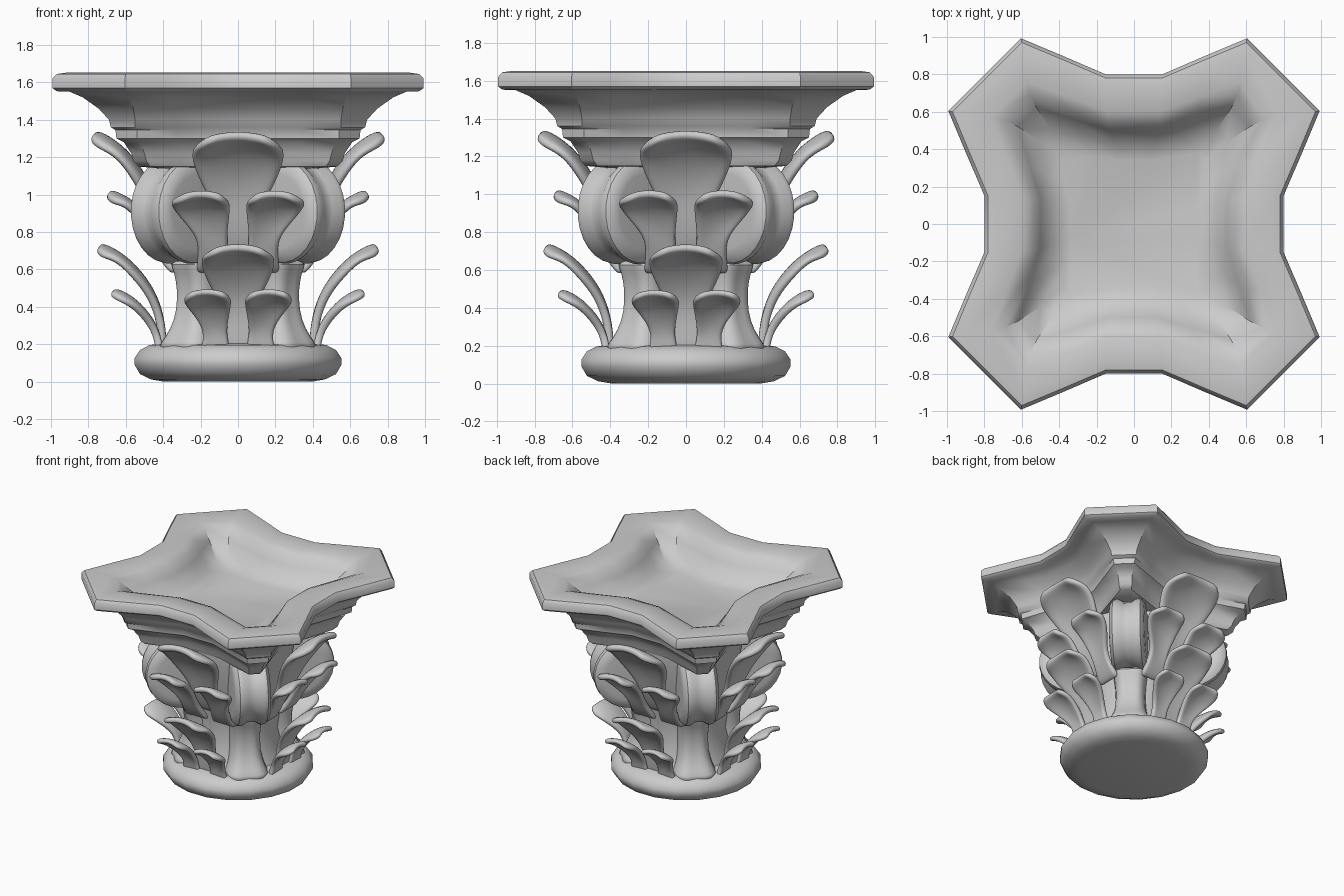
import bpy, bmesh, math

if "Cube" in bpy.data.objects:
    bpy.data.objects.remove(bpy.data.objects["Cube"])

def finish(name, bm, angle=35, rot=0.0):
    bmesh.ops.recalc_face_normals(bm, faces=bm.faces)
    me = bpy.data.meshes.new(name)
    bm.to_mesh(me)
    bm.free()
    ob = bpy.data.objects.new(name, me)
    bpy.context.collection.objects.link(ob)
    ob.rotation_euler.z = rot
    bpy.ops.object.select_all(action='DESELECT')
    ob.select_set(True)
    bpy.context.view_layer.objects.active = ob
    bpy.ops.object.shade_smooth_by_angle(angle=math.radians(angle))
    return ob

def loft(bm, rings, cap=True):
    """Skin closed rings of equal length, capping both ends."""
    vr = [[bm.verts.new(p) for p in r] for r in rings]
    n = len(vr[0])
    for a, b in zip(vr, vr[1:]):
        for i in range(n):
            bm.faces.new((a[i], a[(i + 1) % n], b[(i + 1) % n], b[i]))
    if cap:
        bm.faces.new(vr[0])
        bm.faces.new(vr[-1])

def circle(r, z, n):
    return [(r * math.cos(2 * math.pi * (i + .5) / n),
             r * math.sin(2 * math.pi * (i + .5) / n), z) for i in range(n)]

def subsurf(ob, levels):
    m = ob.modifiers.new("smooth", 'SUBSURF')
    m.levels = m.render_levels = levels

# Round base cushion
bm = bmesh.new()
loft(bm, [circle(r, z, 20) for r, z in [
    (.40, 0), (.47, .012), (.53, .04), (.56, .09), (.56, .125),
    (.53, .17), (.48, .195), (.42, .205), (.30, .205)]])
finish("base_cushion", bm, 50)

# Bell-shaped core
bm = bmesh.new()
loft(bm, [circle(r, z, 24) for r, z in [
    (.38, .15), (.34, .25), (.30, .42), (.32, .6), (.36, .85), (.42, 1.08), (.42, 1.2)]])
finish("bell_core", bm, 50)

# Abacus: four concave sides with cut corners, hollow on top
def star(z, e, c, m):
    side = [(-c, e), (-.62 * c, m + .5 * (e - m)), (-.25 * c, m),
            (.25 * c, m), (.62 * c, m + .5 * (e - m)), (c, e)]
    pts = []
    for k in range(4):
        ca, sa = [(1, 0), (0, -1), (-1, 0), (0, 1)][k]
        pts += [(x * ca - y * sa, x * sa + y * ca, z) for x, y in side]
    return pts

bm = bmesh.new()
loft(bm, [star(*r) for r in [
    (1.14, .42, .38, .36), (1.15, .53, .47, .42), (1.18, .56, .49, .43),
    (1.22, .57, .50, .44), (1.28, .61, .52, .48), (1.30, .65, .54, .51),
    (1.345, .655, .54, .515), (1.36, .68, .55, .53), (1.40, .69, .55, .54),
    (1.46, .745, .56, .585), (1.52, .83, .58, .66), (1.55, .90, .59, .72),
    (1.553, .97, .60, .775), (1.57, .993, .605, .80), (1.62, .993, .605, .80),
    (1.645, .97, .60, .78), (1.652, .92, .595, .74), (1.645, .76, .57, .60),
    (1.62, .69, .555, .54), (1.55, .62, .52, .50), (1.45, .50, .44, .43),
    (1.42, .38, .34, .34)]])
finish("abacus", bm, 40)

# Corner volutes (grooved discs) and the flared stalks beneath them
disc = [(.06, .135), (.20, .135), (.245, .13), (.275, .105), (.28, .075), (.255, .03)]
disc += [(r, -t) for r, t in reversed(disc)]
stalk = [(.16, .48, .19), (.21, .46, .165), (.28, .41, .135), (.38, .375, .12),
         (.50, .37, .12), (.59, .39, .13), (.63, .41, .14), (.655, .39, .125)]
for k in range(4):
    rot = math.radians(45 + 90 * k)
    bm = bmesh.new()
    rings = [[(.43 + x, t, .91 + y) for x, y, _ in circle(r, 0, 28)] for r, t in disc]
    loft(bm, rings)
    finish(f"volute_{k + 1}", bm, 40, rot)
    bm = bmesh.new()
    loft(bm, [[(.12, -w * .8, z), (d - .07, -w, z), (d, -w * .8, z), (d + .03, -w * .45, z),
               (d + .015, 0, z), (d + .03, w * .45, z), (d, w * .8, z), (d - .07, w, z),
               (.12, w * .8, z)] for z, d, w in stalk])
    subsurf(finish(f"stalk_{k + 1}", bm, 60, rot), 1)

# Acanthus leaves: rows of (outward distance, height, half width, centre x, edge cup)
def leaf(name, rows, rot, side=1, thick=.045):
    bm = bmesh.new()
    us = (-1, -.6, 0, .6, 1)
    grid = []
    for i, (r, z, w, xc, cup) in enumerate(rows):
        drop = cup * (.9 if i >= len(rows) - 2 else 0)
        grid.append([bm.verts.new((side * xc + u * w, -(r + cup * u * u * .8), z - drop * u * u))
                     for u in us])
    for a, b in zip(grid, grid[1:]):
        for i in range(4):
            bm.faces.new((a[i], a[i + 1], b[i + 1], b[i]))
    ob = finish(name, bm, 180, rot)
    so = ob.modifiers.new("thickness", 'SOLIDIFY')
    so.thickness = thick
    so.offset = 0
    subsurf(ob, 2)

low_mid = [(.40, .16, .09, 0, 0), (.41, .32, .08, 0, 0), (.45, .46, .12, 0, .02),
           (.52, .57, .185, 0, .05), (.61, .66, .205, 0, .05), (.69, .71, .17, 0, .045),
           (.74, .725, .12, 0, .025)]
low_pair = [(.42, .16, .085, .12, 0), (.43, .24, .06, .12, 0), (.46, .32, .075, .13, .02),
            (.53, .41, .125, .16, .04), (.61, .47, .13, .165, .035), (.67, .485, .085, .165, .02)]
up_pair = [(.34, .58, .11, .12, 0), (.41, .68, .08, .13, 0), (.45, .78, .08, .14, .02),
           (.50, .88, .135, .18, .04), (.57, .955, .165, .205, .045),
           (.64, .995, .14, .20, .04), (.69, 1.01, .09, .19, .02)]
up_mid = [(.36, .66, .10, 0, 0), (.43, .84, .10, 0, 0), (.46, .97, .15, 0, .03),
          (.51, 1.10, .22, 0, .06), (.60, 1.22, .26, 0, .06), (.70, 1.30, .225, 0, .05),
          (.77, 1.325, .15, 0, .03)]
for k in range(4):
    rot = math.radians(90 * k)
    leaf(f"lower_leaf_{k + 1}", low_mid, rot)
    leaf(f"upper_leaf_{k + 1}", up_mid, rot, thick=.055)
    for s, tag in ((-1, "left"), (1, "right")):
        leaf(f"lower_small_leaf_{tag}_{k + 1}", low_pair, rot, s, .04)
        leaf(f"upper_small_leaf_{tag}_{k + 1}", up_pair, rot, s)
